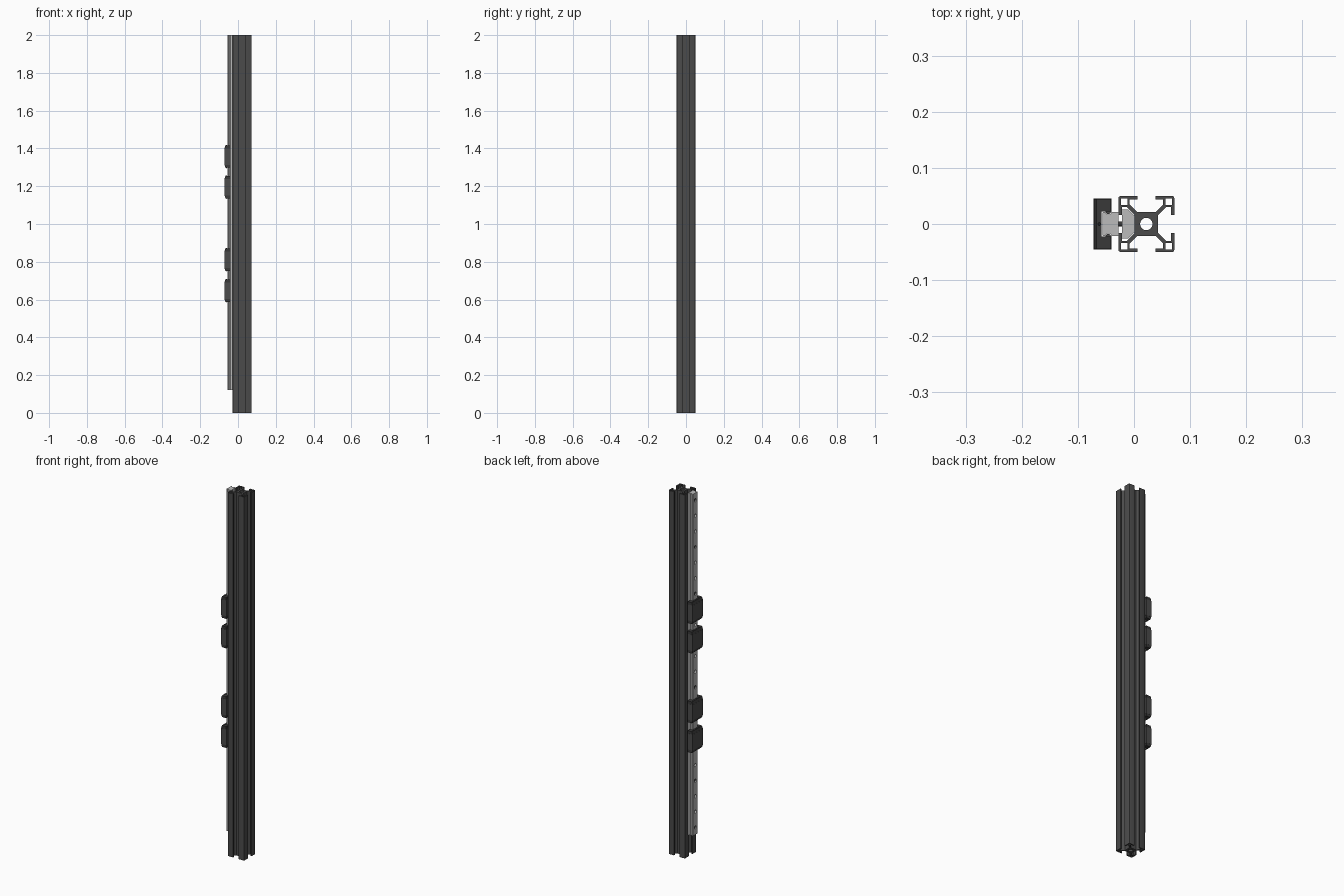
import bpy, bmesh, math
from mathutils import Matrix, Vector

if "Cube" in bpy.data.objects:
    bpy.data.objects.remove(bpy.data.objects["Cube"])


def material(name, v):
    m = bpy.data.materials.new(name)
    m.diffuse_color = (v, v, v, 1)
    m.use_nodes = True
    m.node_tree.nodes["Principled BSDF"].inputs["Base Color"].default_value = m.diffuse_color
    return m


DARK = material("dark_metal", 0.07)
BLACK = material("black_steel", 0.04)
STEEL = material("bright_steel", 0.5)


def finish(bm, name, mat, smooth=False):
    bmesh.ops.recalc_face_normals(bm, faces=bm.faces)
    me = bpy.data.meshes.new(name)
    bm.to_mesh(me)
    bm.free()
    ob = bpy.data.objects.new(name, me)
    bpy.context.collection.objects.link(ob)
    me.materials.append(mat)
    if smooth:
        bpy.ops.object.select_all(action='DESELECT')
        ob.select_set(True)
        bpy.context.view_layer.objects.active = ob
        bpy.ops.object.shade_smooth_by_angle(angle=math.radians(30))
    return ob


def prism(name, loops, z0, z1, mat, taper=0.0, smooth=False):
    """Extrude nested outlines along z; taper pulls in the outer face at z1."""
    bm = bmesh.new()
    for loop in loops:
        vs = [bm.verts.new((x, y, z0)) for x, y in loop]
        for a, b in zip(vs, vs[1:] + vs[:1]):
            bm.edges.new((a, b))
    bmesh.ops.triangle_fill(bm, use_beauty=True, use_dissolve=False,
                            edges=bm.edges[:], normal=(0, 0, 1))
    ret = bmesh.ops.extrude_face_region(bm, geom=bm.faces[:])
    for v in ret["geom"]:
        if isinstance(v, bmesh.types.BMVert):
            v.co.z = z1
            if v.co.x < -0.065:
                v.co.x += taper
    return finish(bm, name, mat, smooth)


def cylinder(bm, p, q, r, r2=None, n=16):
    p, q = Vector(p), Vector(q)
    d = q - p
    rot = Vector((0, 0, 1)).rotation_difference(d).to_matrix().to_4x4()
    return bmesh.ops.create_cone(bm, cap_ends=True, segments=n, radius1=r,
                                 radius2=r if r2 is None else r2, depth=d.length,
                                 matrix=Matrix.Translation((p + q) / 2) @ rot)


def mirrored(half):
    return half + [(x, -y) for x, y in reversed(half)]


# Slotted extrusion: one corner repeated four times, plus hollow chambers
CX = 0.022
corner = [(.021, .016), (.035, .030), (.0435, .030), (.0435, .016), (.050, .016),
          (.050, .046), (.0488, .0488), (.046, .050), (.016, .050), (.016, .0435),
          (.030, .0435), (.030, .035), (.016, .021)]
chamber = [(.034, .034), (.0455, .034), (.0455, .0455), (.034, .0455)]


def turned(pts, k):
    c, s = [(1, 0), (0, 1), (-1, 0), (0, -1)][k]
    return [(CX + c * x - s * y, s * x + c * y) for x, y in pts]


outline = [p for k in range(4) for p in turned(corner, k)]
bore = [(CX + .011 * math.cos(i * math.pi / 16), .011 * math.sin(i * math.pi / 16))
        for i in range(32)]
prism("extrusion", [outline, bore] + [turned(chamber, k) for k in range(4)],
      0, 2, DARK, smooth=True)

# Guide rail with side grooves
rail = prism("guide_rail", [mirrored([(-.028, .021), (-.040, .021), (-.043, .017),
             (-.048, .017), (-.051, .021), (-.0555, .021), (-.0565, .020)])],
             0.12, 2, STEEL)
holes = [1.96 - i * 1.8 / 21 for i in range(22)]

# Counterbored mounting holes
for name, x_end, r in (("bore_cutter", -.02, .005), ("counterbore_cutter", -.044, .009)):
    bm = bmesh.new()
    for z in holes:
        cylinder(bm, (-.07, 0, z), (x_end, 0, z), r)
    cutter = finish(bm, name, STEEL)
    cutter.hide_render = True
    mod = rail.modifiers.new(name, 'BOOLEAN')
    mod.operation = 'DIFFERENCE'
    mod.solver = 'EXACT'
    mod.object = cutter
    bpy.context.view_layer.objects.active = rail
    bpy.ops.object.modifier_apply(modifier=name)
    bpy.data.objects.remove(cutter)

# Every third hole has a socket bolt and a slot nut
nut_profile = mirrored([(.0005, .015), (-.010, .026), (-.021, .026)])
for i, z in enumerate(holes[::3]):
    bm = bmesh.new()
    cylinder(bm, (-.045, 0, z), (-.015, 0, z), .0045)
    cylinder(bm, (-.052, 0, z), (-.044, 0, z), .008)
    bm.normal_update()
    top = [f for f in bm.faces if f.calc_center_median().x < -.0515]
    bmesh.ops.inset_region(bm, faces=top, thickness=.0035)
    bmesh.ops.translate(bm, verts=top[0].verts[:], vec=(.004, 0, 0))
    finish(bm, f"rail_bolt_{i + 1}", BLACK, True)
    prism(f"slot_nut_{i + 1}", [nut_profile], z - .02, z + .02, STEEL)

# Carriages: body wrapping the rail, tapered end caps, screws and grease nipple
body = mirrored([(-.072, .045), (-.040, .045), (-.040, .022), (-.044, .018),
                 (-.048, .018), (-.051, .022), (-.0575, .022)])
cap = mirrored([(-.0715, .0445), (-.041, .0445), (-.041, .0225), (-.0575, .0225)])
for i, z in enumerate((0.647, 0.811, 1.195, 1.357)):
    n = i + 1
    prism(f"carriage_{n}", [body], z - .044, z + .044, DARK)
    for side, s in (("top", 1), ("bottom", -1)):
        prism(f"carriage_{n}_{side}_cap", [cap], z + s * .044, z + s * .059,
              BLACK, taper=.005)
        bm = bmesh.new()
        for y in (-.024, .024):
            cylinder(bm, (-.0615, y, z + s * .057), (-.0615, y, z + s * .061), .0045)
        cylinder(bm, (-.062, 0, z + s * .057), (-.062, 0, z + s * .062), .003, .0018)
        finish(bm, f"carriage_{n}_{side}_screws", BLACK, True)
